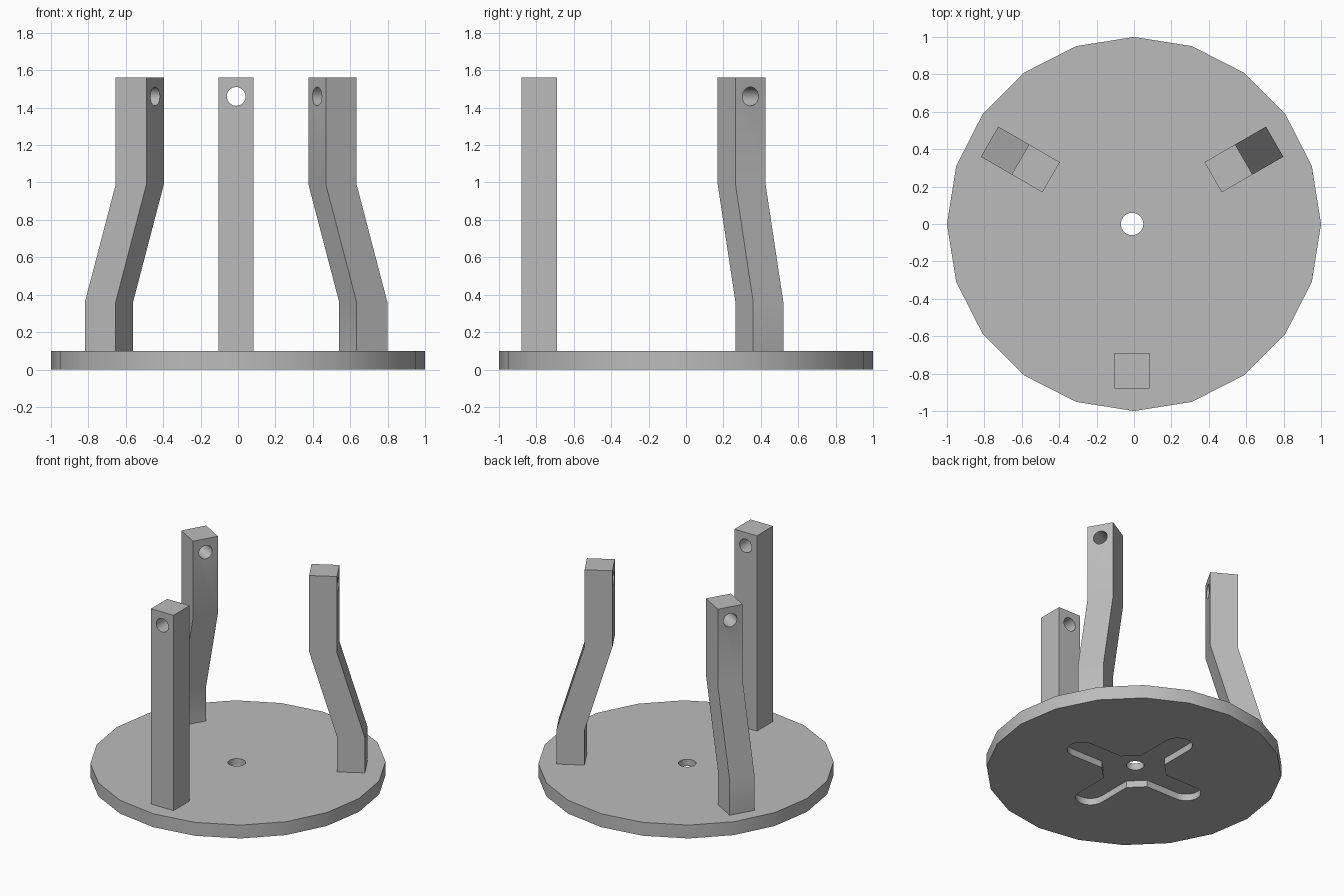
import bpy
import bmesh
import math
from mathutils import Matrix, Vector

default = bpy.data.objects.get("Cube")
if default:
    bpy.data.objects.remove(default, do_unlink=True)

grey = bpy.data.materials.new("light grey")
grey.use_nodes = True
grey.diffuse_color = (0.5, 0.5, 0.5, 1)
grey.node_tree.nodes["Principled BSDF"].inputs["Base Color"].default_value = (0.5, 0.5, 0.5, 1)

CENTRE_X = -0.01   # shared axis of the legs and the centre hole
HALF = 0.093       # half the thickness of a leg


def prism(name, outline, bottom, top, matrix=Matrix()):
    """Extrude a flat outline along its local z axis."""
    bm = bmesh.new()
    face = bm.faces.new([bm.verts.new((x, y, bottom)) for x, y in outline])
    ext = bmesh.ops.extrude_face_region(bm, geom=[face])
    verts = [g for g in ext["geom"] if isinstance(g, bmesh.types.BMVert)]
    bmesh.ops.translate(bm, verts=verts, vec=(0, 0, top - bottom))
    bmesh.ops.recalc_face_normals(bm, faces=bm.faces)
    bm.transform(matrix)
    mesh = bpy.data.meshes.new(name)
    bm.to_mesh(mesh)
    bm.free()
    mesh.materials.append(grey)
    obj = bpy.data.objects.new(name, mesh)
    bpy.context.collection.objects.link(obj)
    return obj


def circle(radius, sides):
    return [(radius * math.cos(math.tau * i / sides), radius * math.sin(math.tau * i / sides))
            for i in range(sides)]


def cut(obj, cutter):
    """Subtract the cutter from the part and remove the cutter."""
    mod = obj.modifiers.new("cut", "BOOLEAN")
    mod.operation = "DIFFERENCE"
    mod.solver = "EXACT"
    mod.object = cutter
    bpy.context.view_layer.objects.active = obj
    bpy.ops.object.modifier_apply(modifier=mod.name)
    bpy.data.objects.remove(cutter, do_unlink=True)


def finish(obj):
    bpy.ops.object.select_all(action="DESELECT")
    obj.select_set(True)
    bpy.context.view_layer.objects.active = obj
    bpy.ops.object.shade_smooth_by_angle(angle=math.radians(30))


# Round base plate with a cross-shaped recess underneath and a centre hole
base = prism("base_plate", circle(1, 20), 0, 0.1)
cross = []
for arm in range(4):
    turn = Matrix.Rotation(arm * math.pi / 2, 2)
    points = [(0.2, -0.1)]
    for i in range(13):
        a = math.pi * (i / 12 - 0.5)
        points.append((0.46 + 0.1 * math.cos(a), 0.1 * math.sin(a)))
    points.append((0.2, 0.1))
    cross += [tuple(turn @ Vector(p)) for p in points]
cut(base, prism("recess_cutter", cross, -0.1, 0.05))
cut(base, prism("hole_cutter", circle(0.06, 32), -0.2, 0.3,
                Matrix.Translation((CENTRE_X, 0, 0))))
finish(base)

# Legs: side profiles of (distance from axis, height), turned about the axis
straight = [(0.69, 0.1), (0.88, 0.1), (0.88, 1.56), (0.69, 1.56)]
bent = [(0.69, 0.1), (0.88, 0.1), (0.88, 0.36), (0.69, 0.99),
        (0.69, 1.56), (0.5, 1.56), (0.5, 0.99), (0.69, 0.36)]
upright = Matrix.Rotation(math.pi / 2, 4, "X")
for name, profile, angle in (("front_leg", straight, -90),
                             ("left_leg", bent, 30),
                             ("right_leg", bent, 150)):
    place = Matrix.Translation((CENTRE_X, 0, 0)) @ Matrix.Rotation(math.radians(angle), 4, "Z")
    leg = prism(name, profile, -HALF, HALF, place @ upright)
    # Pin hole through the top of the leg, pointing at the axis
    along = Matrix.Translation((0, 0, 1.46)) @ Matrix.Rotation(math.pi / 2, 4, "Y")
    cut(leg, prism("pin_cutter", circle(0.05, 32), 0.3, 1.1, place @ along))
    finish(leg)
